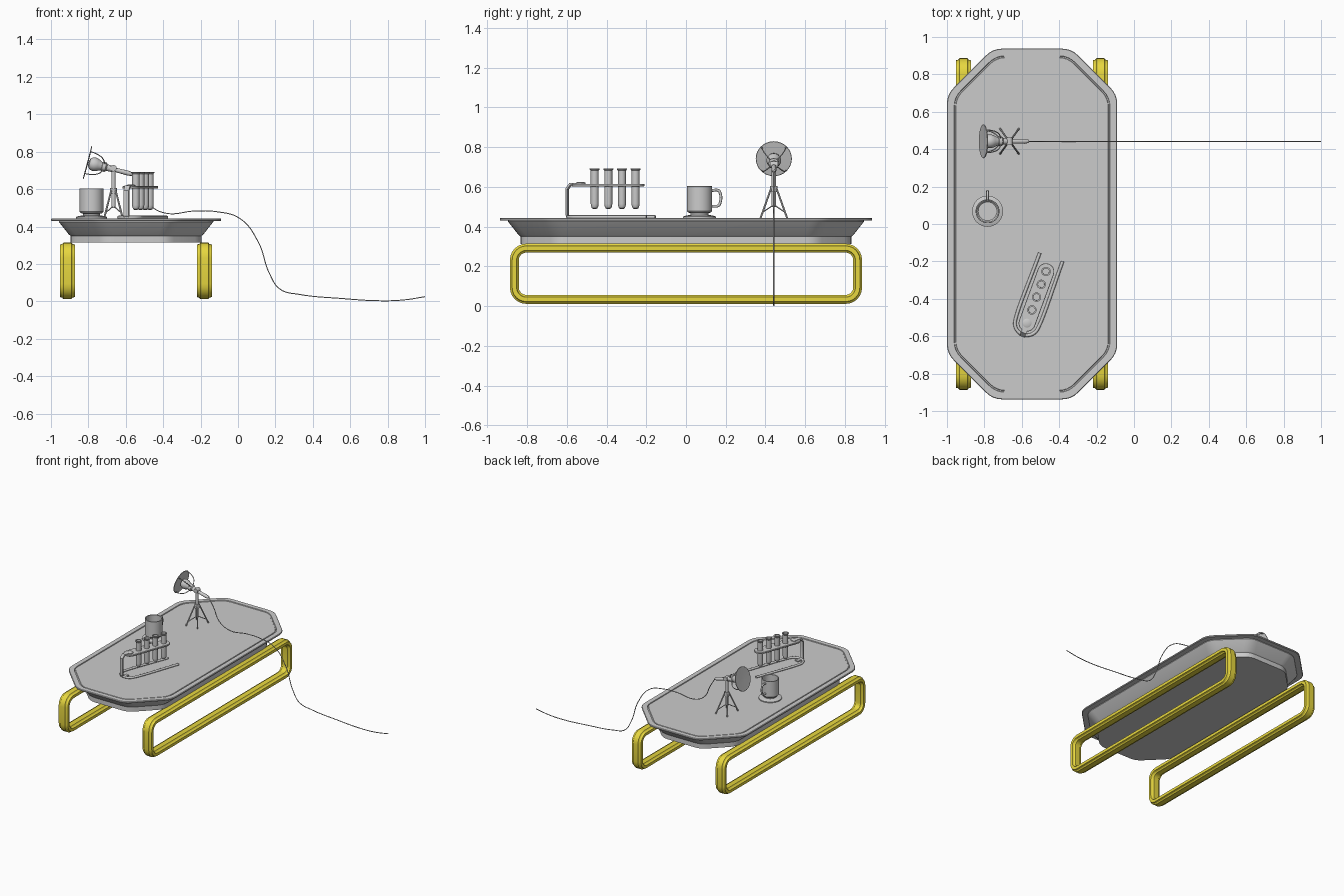
import bpy, bmesh, math
from mathutils import Vector, Matrix

if "Cube" in bpy.data.objects:
    bpy.data.objects.remove(bpy.data.objects["Cube"])

V = Vector


def loft(name, rings, caps=True, cyclic=False, angle=30):
    """Skin closed rings of points."""
    bm = bmesh.new()
    rows = [[bm.verts.new(p) for p in r] for r in rings]
    n = len(rows[0])
    pairs = list(zip(rows, rows[1:])) + ([(rows[-1], rows[0])] if cyclic else [])
    for a, b in pairs:
        for i in range(n):
            j = (i + 1) % n
            bm.faces.new((a[i], a[j], b[j], b[i]))
    if caps and not cyclic:
        bm.faces.new(rows[0])
        bm.faces.new(rows[-1])
    bmesh.ops.recalc_face_normals(bm, faces=bm.faces)
    me = bpy.data.meshes.new(name)
    bm.to_mesh(me)
    bm.free()
    ob = bpy.data.objects.new(name, me)
    bpy.context.collection.objects.link(ob)
    bpy.ops.object.select_all(action='DESELECT')
    ob.select_set(True)
    bpy.context.view_layer.objects.active = ob
    bpy.ops.object.shade_smooth_by_angle(angle=math.radians(angle))
    return ob


def lathe(name, profile, loc, axis=(0, 0, 1), segs=24):
    """Revolve (radius, distance) pairs about an axis through loc."""
    m = Matrix.Translation(loc) @ V(axis).to_track_quat('Z', 'Y').to_matrix().to_4x4()
    return loft(name, [[m @ V((r * math.cos(t), r * math.sin(t), z))
                        for t in (2 * math.pi * i / segs for i in range(segs))]
                       for r, z in profile])


def rod(name, a, b, r, r2=None, segs=10):
    a, b = V(a), V(b)
    return lathe(name, [(r, 0), (r if r2 is None else r2, (b - a).length)], a, b - a, segs)


def wire(name, pts, r, smooth=True, sides=2):
    """Round wire along points."""
    cu = bpy.data.curves.new(name, 'CURVE')
    cu.dimensions = '3D'
    cu.bevel_depth, cu.bevel_resolution, cu.resolution_u = r, sides, 8
    cu.use_fill_caps = True
    sp = cu.splines.new('BEZIER')
    sp.bezier_points.add(len(pts) - 1)
    for bp, p in zip(sp.bezier_points, pts):
        bp.co = p
        bp.handle_left_type = bp.handle_right_type = 'AUTO' if smooth else 'VECTOR'
    ob = bpy.data.objects.new(name, cu)
    bpy.context.collection.objects.link(ob)
    bpy.ops.object.select_all(action='DESELECT')
    ob.select_set(True)
    bpy.context.view_layer.objects.active = ob
    bpy.ops.object.convert(target='MESH')
    return ob


# Table top: rounded octagon outline, inset and stepped
TX = -0.545


def octagon(d, z, a=0.455, b=0.9375, c=0.245):
    a, b, c = a - d, b - d, c - d * 0.586
    cor = [V((sx * x, sy * y, z)) for sx, sy, flip in
           ((1, 1, 0), (-1, 1, 1), (-1, -1, 0), (1, -1, 1))
           for x, y in (((a, b - c), (a - c, b)) if not flip else ((a - c, b), (a, b - c)))]
    out = []
    for i, p in enumerate(cor):
        q, s = cor[i - 1], cor[(i + 1) % 8]
        p0, p1 = p + (q - p).normalized() * 0.05, p + (s - p).normalized() * 0.05
        for t in (0, 0.25, 0.5, 0.75, 1):
            out.append((1 - t) ** 2 * p0 + 2 * t * (1 - t) * p + t * t * p1 + V((TX, 0, 0)))
    return out


loft("table_top", [octagon(d, z) for d, z in (
    (0.105, 0.314), (0.105, 0.35), (0.095, 0.358), (0.042, 0.425), (0.042, 0.430),
    (0.003, 0.430), (0, 0.433), (0, 0.440), (0.003, 0.443), (0.038, 0.443),
    (0.040, 0.437), (0.046, 0.437), (0.048, 0.441))])

# Yellow loop legs: ridged section swept around a rounded rectangle
yellow = bpy.data.materials.new("yellow_paint")
yellow.diffuse_color = (0.8, 0.68, 0.05, 1)
yellow.use_nodes = True
yellow.node_tree.nodes["Principled BSDF"].inputs["Base Color"].default_value = yellow.diffuse_color
half = [(0.04, 0.011), (0.027, 0.015), (0.021, 0.0225)]
section = ([(x, r) for x, r in half] + [(-x, r) for x, r in reversed(half)]
           + [(-x, -r) for x, r in half] + [(x, -r) for x, r in reversed(half)])
for name, lx in (("leg_left", -0.912), ("leg_right", -0.18)):
    rings = []
    for cy, cz, start in ((1, 1, 0), (-1, 1, 90), (-1, -1, 180), (1, -1, 270)):
        for k in range(7):
            t = math.radians(start + k * 15)
            n = V((0, math.cos(t), math.sin(t)))
            mid = V((lx, cy * 0.804, 0.163 + cz * 0.069)) + n * 0.06
            rings.append([mid + V((x, 0, 0)) + n * r for x, r in section])
    loft(name, rings, cyclic=True, angle=25).data.materials.append(yellow)

# Cup and saucer
CUP = V((-0.783, 0.068, 0))
TOP = 0.441
lathe("saucer", [(0.05, TOP), (0.083, TOP + 0.003), (0.083, TOP + 0.01), (0.066, TOP + 0.016),
                 (0.04, TOP + 0.018)], CUP, segs=32)
lathe("cup", [(0.045, 0.455), (0.045, 0.468), (0.058, 0.472), (0.064, 0.48), (0.064, 0.602),
              (0.062, 0.604), (0.056, 0.602), (0.056, 0.487), (0.05, 0.48)], CUP, segs=32)
wire("cup_handle", [CUP + V((0, y, z)) for y, z in (
    (0.06, 0.582), (0.095, 0.582), (0.103, 0.572), (0.103, 0.518), (0.095, 0.506),
    (0.06, 0.503))], 0.007)

# Test tube rack, in a local frame: u along the rack, v across
P0 = V((-0.572, -0.53, 0))
U = V((0.344, 0.939, 0)).normalized()
W = V((U.y, -U.x, 0))


def rack(u, v, z):
    return P0 + U * u + W * v + V((0, 0, z))


def stadium(r, length, z):
    return ([rack(-r * math.sin(t), r * math.cos(t), z)
             for t in (math.pi * i / 12 for i in range(13))]
            + [rack(length + r * math.sin(t), -r * math.cos(t), z)
               for t in (math.pi * i / 12 for i in range(13))])


loft("rack_shelf", [stadium(0.043, 0.293, 0.603), stadium(0.045, 0.293, 0.605),
                    stadium(0.045, 0.293, 0.614), stadium(0.043, 0.293, 0.616)])
lathe("rack_screw", [(0.024, 0.612), (0.024, 0.621), (0.018, 0.624)], P0, segs=20)
strip = [(-0.02, 0.62), (-0.055, 0.62), (-0.077, 0.592), (-0.077, 0.46), (-0.066, 0.442),
         (-0.02, 0.442)]
inner = [(-0.02, 0.45), (-0.062, 0.45), (-0.068, 0.462), (-0.068, 0.588), (-0.051, 0.61),
         (-0.02, 0.61)]
loft("rack_post", [[rack(u, v, z) for u, z in strip + inner] for v in (-0.015, 0.015)])
arc = [math.pi * i / 6 for i in range(7)]
wire("rack_base", [rack(0.376, 0.065, 0.449)]
     + [rack(-0.065 * math.sin(t), 0.065 * math.cos(t), 0.449) for t in arc]
     + [rack(0.376, -0.065, 0.449)], 0.009)
for i in range(4):
    lathe(f"test_tube_{i + 1}", [
        (0.006, 0.488), (0.014, 0.493), (0.019, 0.504), (0.020, 0.515), (0.020, 0.682),
        (0.025, 0.688), (0.025, 0.692), (0.017, 0.692), (0.016, 0.52), (0.008, 0.506)],
        rack(0.075 + 0.073 * i, 0, 0), segs=16)

# Lamp stand
LX, LY = -0.666, 0.442
rod("lamp_pole", (LX, LY, 0.50), (LX, LY, 0.715), 0.011, segs=14)
rod("lamp_collar", (LX, LY, 0.575), (LX, LY, 0.605), 0.019, segs=14)
for sx in (-1, 1):
    for sy in (-1, 1):
        foot = V((LX + sx * 0.05, LY + sy * 0.067, TOP + 0.002))
        top = V((LX + sx * 0.012, LY + sy * 0.014, 0.592))
        rod("stand_leg", top, foot, 0.005)
        rod("stand_brace", (LX, LY, 0.51), foot.lerp(top, 0.2), 0.003, segs=6)
rod("lamp_hinge", (LX, LY - 0.02, 0.712), (LX, LY + 0.02, 0.712), 0.017, segs=14)

# Lamp head along its tilted axis: reflector disc, bulb, socket, handle
AX = V((0.967, 0, -0.255)).normalized()
HEAD = V((-0.803, LY, 0.742))
lathe("reflector", [(0.015, 0.003), (0.089, 0.001), (0.091, -0.001), (0.089, -0.004),
                    (0.015, -0.002)], HEAD, AX, 32)
lathe("bulb", [(0.010, 0.004), (0.026, 0.010), (0.035, 0.022), (0.037, 0.038), (0.033, 0.054),
               (0.024, 0.070), (0.021, 0.085)], HEAD, AX, 24)
lathe("socket", [(0.018, 0.075), (0.026, 0.08), (0.026, 0.098), (0.018, 0.105), (0.016, 0.14),
                 (0.011, 0.146)], HEAD, AX, 20)
lathe("lamp_handle", [(0.010, 0.14), (0.012, 0.17), (0.013, 0.225), (0.009, 0.245),
                      (0.004, 0.25)], HEAD, AX, 16)
side, up = V((0, 1, 0)), AX.cross(V((0, 1, 0)))
for k in range(4):
    t = math.radians(45 + 90 * k)
    n = side * math.cos(t) + up * math.sin(t)
    wire("cage_wire", [HEAD + n * r + AX * d for r, d in (
        (0.086, 0), (0.08, 0.035), (0.06, 0.07), (0.024, 0.09))], 0.003, sides=1)

# Power cable draping off the table to the floor
cable = [(-0.562, 0.679), (-0.52, 0.61), (-0.475, 0.52), (-0.39, 0.472), (-0.23, 0.483),
         (-0.12, 0.48), (0.01, 0.443), (0.107, 0.32), (0.17, 0.145), (0.225, 0.065),
         (0.33, 0.037), (0.545, 0.016), (0.77, 0.003), (0.89, 0.008), (1.0, 0.025)]
wire("power_cable", [(x, LY, z) for x, z in cable], 0.003, sides=1)
